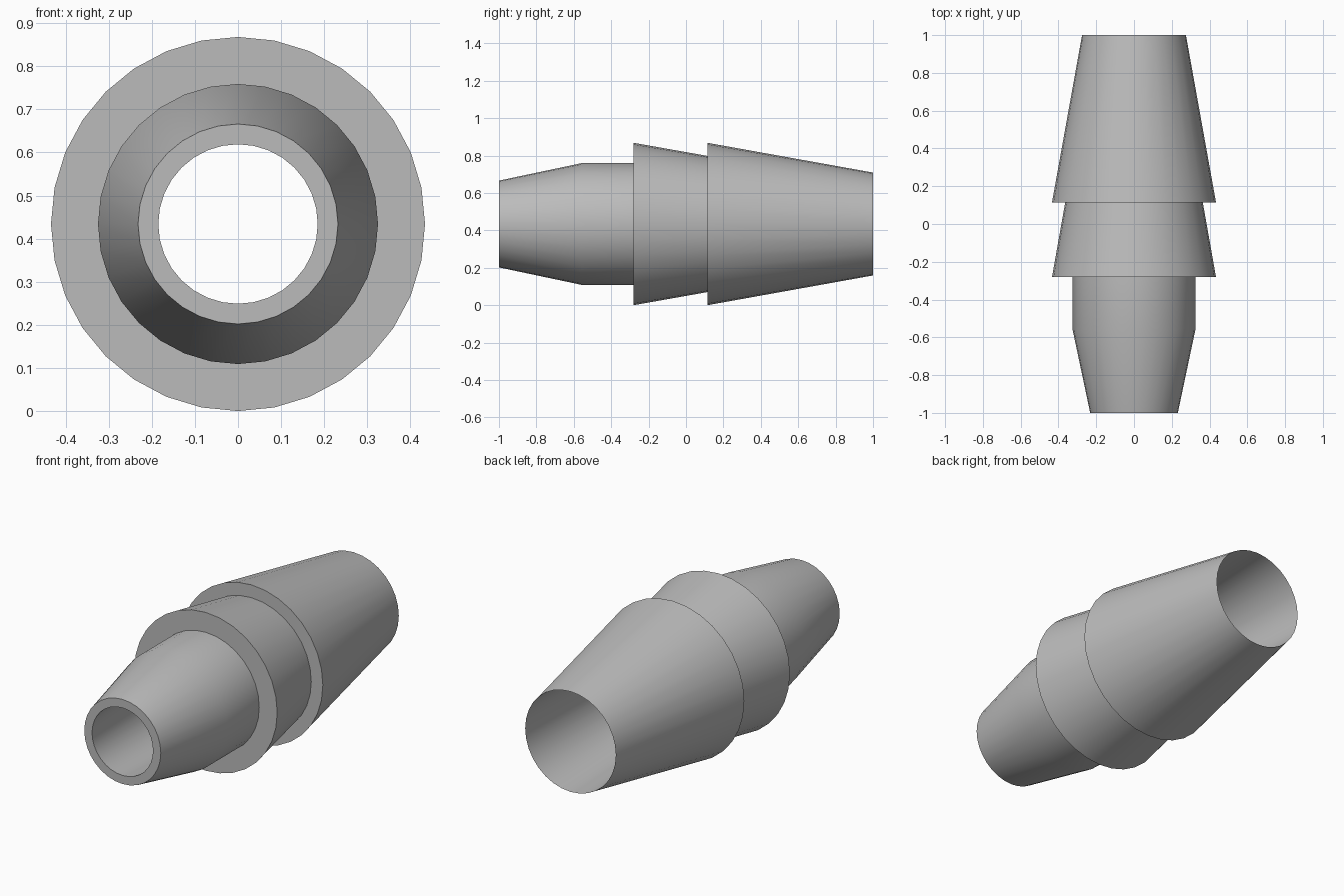
import bpy, bmesh
from math import cos, sin, tau

SIDES = 32
AXIS_Z = 0.434

cube = bpy.data.objects.get("Cube")
if cube:
    bpy.data.objects.remove(cube, do_unlink=True)

grey = bpy.data.materials.new("plain grey")
grey.use_nodes = True
colour = (0.5, 0.5, 0.5, 1)
grey.diffuse_color = colour
grey.node_tree.nodes["Principled BSDF"].inputs["Base Color"].default_value = colour


def lathe(name, profile):
    """Turn (y, radius) points about the lengthwise axis."""
    bm = bmesh.new()
    rings = []
    for y, r in profile:
        rings.append([bm.verts.new((r * sin(tau * i / SIDES), y, r * cos(tau * i / SIDES)))
                      for i in range(SIDES)])
    for a, b in zip(rings, rings[1:]):
        for i in range(SIDES):
            j = (i + 1) % SIDES
            bm.faces.new((a[i], b[i], b[j], a[j]))
    bm.normal_update()
    mesh = bpy.data.meshes.new(name)
    bm.to_mesh(mesh)
    bm.free()
    mesh.materials.append(grey)
    obj = bpy.data.objects.new(name, mesh)
    obj.location.z = AXIS_Z
    bpy.context.collection.objects.link(obj)
    bpy.ops.object.select_all(action='DESELECT')
    obj.select_set(True)
    bpy.context.view_layer.objects.active = obj
    bpy.ops.object.shade_smooth_by_angle(angle=0.6)
    return obj


# Tapered inlet with its flat front rim
lathe("inlet_nozzle", [(-1, 0.185), (-1, 0.232), (-0.56, 0.325), (-0.28, 0.325)])
# Two tapered barbs, each starting with a flat shoulder
lathe("front_barb", [(-0.28, 0.325), (-0.28, 0.434), (0.115, 0.364)])
lathe("rear_barb", [(0.115, 0.364), (0.115, 0.434), (1, 0.275)])
# Open bore widening to a sharp rear edge
lathe("bore", [(1, 0.275), (-1, 0.185)])
